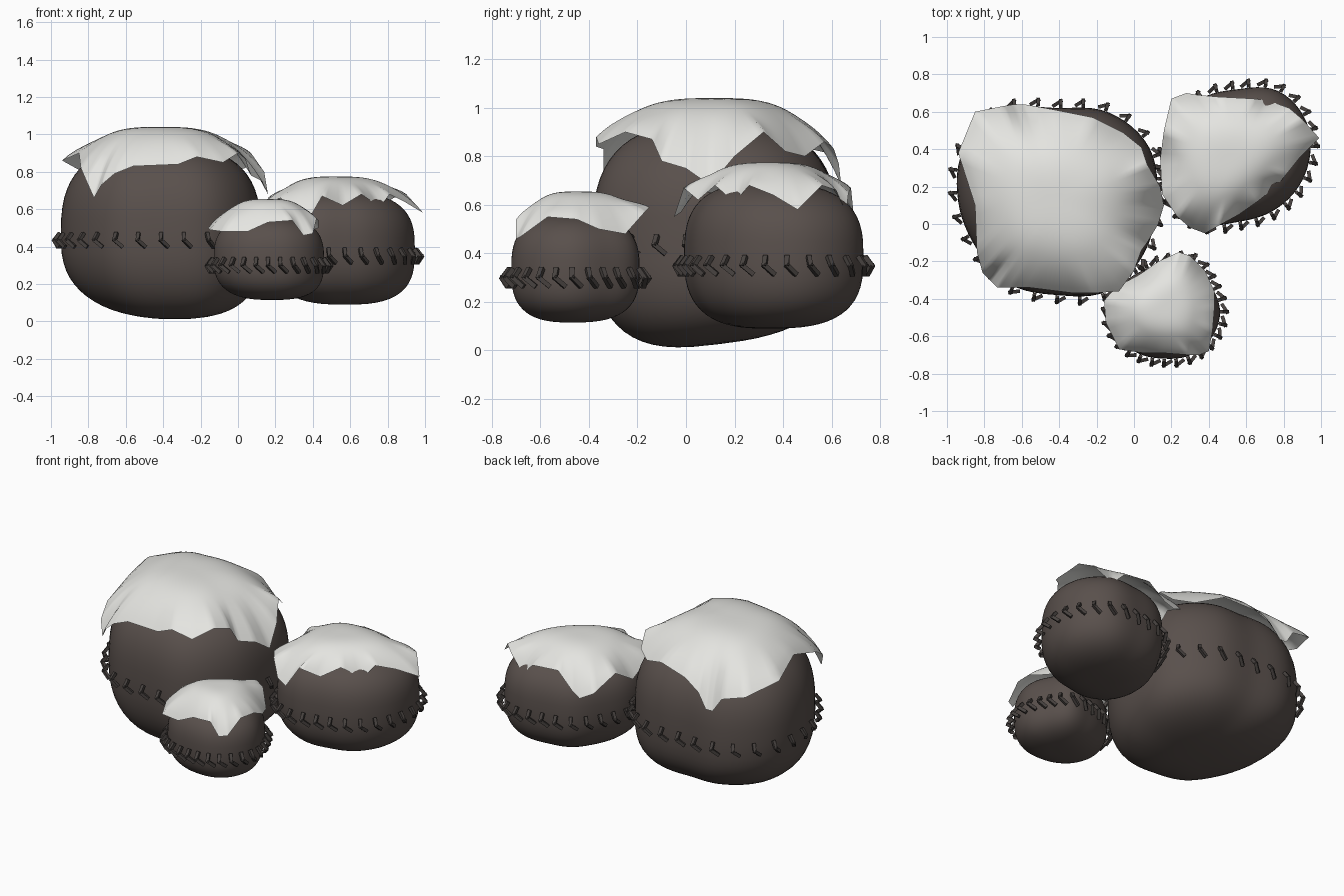
import bpy, bmesh, math
from mathutils import Vector, Matrix

if "Cube" in bpy.data.objects:
    bpy.data.objects.remove(bpy.data.objects["Cube"])

def material(name, rgb):
    m = bpy.data.materials.new(name)
    m.diffuse_color = (*rgb, 1)
    m.use_nodes = True
    m.node_tree.nodes["Principled BSDF"].inputs["Base Color"].default_value = m.diffuse_color
    return m

ROCK = material("dark brown rock", (0.100, 0.080, 0.072))
SNOW = material("off white snow", (0.78, 0.78, 0.75))
STITCH = material("dark stitch", (0.064, 0.055, 0.051))

def finish(name, bm, mat, smooth=True):
    bmesh.ops.recalc_face_normals(bm, faces=bm.faces)
    me = bpy.data.meshes.new(name)
    bm.to_mesh(me)
    bm.free()
    me.materials.append(mat)
    for p in me.polygons:
        p.use_smooth = smooth
    ob = bpy.data.objects.new(name, me)
    bpy.context.collection.objects.link(ob)
    return ob

def skin(bm, rings, first=None, last=None):
    """Join closed rings with quads, with optional pole points."""
    vs = [[bm.verts.new(p) for p in r] for r in rings]
    n = len(vs[0])
    for a, b in zip(vs, vs[1:]):
        for i in range(n):
            j = (i + 1) % n
            bm.faces.new((a[i], a[j], b[j], b[i]))
    for pole, ring in ((first, vs[0]), (last, vs[-1])):
        if pole is not None:
            v = bm.verts.new(pole)
            for i in range(n):
                bm.faces.new((v, ring[i], ring[(i + 1) % n]))

def radius(table, ang):
    """Smooth periodic interpolation of the outline radii."""
    n = len(table)
    u = (ang / math.tau * n) % n
    i, f = int(u), u % 1
    a, b, c, d = (table[(i + k) % n] for k in (-1, 0, 1, 2))
    return b + 0.5 * f * (c - a + f * (2*a - 5*b + 4*c - d + f * (3*(b - c) + d - a)))

# Rounded boulder: lumpy outline swept through a superellipse profile, tilted base
def rock(name, centre, outline, z0, zmid, z1, shift, tilt, seg=72, rows=30):
    cx, cy = centre
    rings = []
    for k in range(1, rows):
        phi = -math.pi / 2 + math.pi * k / rows
        n = 2.8
        c = math.cos(phi) ** (2 / n)
        s = math.copysign(abs(math.sin(phi)) ** (2 / n), phi)
        z = zmid + s * ((z1 - zmid) if s > 0 else (zmid - z0))
        w = s * s if s < 0 else 0
        ring = []
        for i in range(seg):
            a = math.tau * i / seg
            dx, dy = (radius(outline, a) * c * g for g in (math.cos(a), math.sin(a)))
            ring.append(Vector((cx + dx + shift[0] * w, cy + dy + shift[1] * w,
                                z + w * (tilt[0] * dx + tilt[1] * dy))))
        rings.append(ring)
    bm = bmesh.new()
    skin(bm, rings, (cx + shift[0], cy + shift[1], z0), (cx, cy, z1))
    finish(name, bm, ROCK)

# Thin overhanging snow sheet: smooth dome whose ragged rim only shows near the edge
def snow(name, centre, top, rim, sub=5, rows=18):
    edge = []
    for i, p in enumerate(rim):
        p, q = Vector(p), Vector(rim[(i + 1) % len(rim)])
        edge += [p.lerp(q, k / sub) for k in range(sub)]
    soft = edge
    for _ in range(60):
        soft = [(soft[i - 1] + soft[i] * 2 + soft[(i + 1) % len(soft)]) / 4
                for i in range(len(soft))]
    rings = []
    for k in range(1, rows + 1):
        t = k / rows
        f = max(0, (t - 0.6) / 0.4)
        f = f * f * (3 - 2 * f)
        ring = []
        for e, s in zip(edge, soft):
            m = s.lerp(e, f)
            ring.append(Vector((centre[0] + (m.x - centre[0]) * t,
                                centre[1] + (m.y - centre[1]) * t,
                                top - (top - m.z) * t ** 3.2)))
        rings.append(ring)
    bm = bmesh.new()
    skin(bm, rings, (*centre, top))
    ob = finish(name, bm, SNOW)
    if sum(p.normal.z for p in ob.data.polygons) < 0:
        ob.data.flip_normals()

def bar(bm, a, b, w=0.019):
    d = b - a
    rot = d.to_track_quat('Z', 'Y').to_matrix().to_4x4()
    bmesh.ops.create_cube(bm, size=1, matrix=Matrix.Translation((a + b) / 2) @ rot
                          @ Matrix.Diagonal((w, w, d.length + w * 0.6, 1)))

# Belt of bent stitches, evenly spaced around the widest line of a boulder
def stitches(name, centre, outline, z, count=28, fine=1400):
    pts = []
    for i in range(fine + 1):
        a = math.tau * i / fine
        pts.append(Vector((math.cos(a), math.sin(a), 0)) * radius(outline, a))
    total = sum((q - p).length for p, q in zip(pts, pts[1:]))
    bm = bmesh.new()
    run, placed = 0, 0
    for p, q in zip(pts, pts[1:]):
        if run >= placed * total / count and placed < count:
            tan = (q - p).normalized()
            out = Vector((tan.y, -tan.x, 0))
            base = Vector((*centre, z)) + p
            apex = base + out * 0.037
            bar(bm, base + out * 0.012 + Vector((0, 0, 0.034)), apex)
            bar(bm, apex, base + out * 0.014 + tan * 0.035 + Vector((0, 0, -0.034)))
            placed += 1
        run += (q - p).length
    finish(name, bm, STITCH, False)

# Outline radii every 30 degrees, anticlockwise from +x
big = [.53, .57, .55, .50, .56, .575, .53, .50, .51, .50, .55, .54]
mid = [.385, .43, .44, .39, .39, .37, .39, .41, .38, .32, .32, .345]
small = [.30, .29, .31, .26, .25, .27, .29, .28, .26, .25, .27, .29]

parts = [("large", (-.41, .12), big, (.025, .45, .94), (.06, .01), (.0, .12), .435),
         ("medium", (.55, .33), mid, (.09, .39, .69), (.02, .01), (0, 0), .35),
         ("small", (.16, -.47), small, (.115, .33, .56), (.02, 0), (0, 0), .30)]
for size, c, outline, (z0, zm, z1), shift, tilt, zs in parts:
    rock(size + "_boulder", c, outline, z0, zm, z1, shift, tilt)
    stitches(size + "_stitch_belt", c, outline, zs)

# Snow rims: a few points following each ragged edge
snow("large_snow_cap", (-.42, .12), 1.04, [
    (.16, .1, .68), (.14, .2, .8), (.07, .32, .9), (.04, .41, .82), (-.06, .49, .8),
    (-.22, .57, .86), (-.42, .61, .83), (-.53, .63, .77), (-.59, .64, .68), (-.64, .64, .68),
    (-.7, .63, .77), (-.85, .6, .81), (-.94, .38, .86), (-.85, .1, .9),
    (-.84, -.15, .82), (-.81, -.26, .75), (-.77, -.3, .66), (-.73, -.34, .73),
    (-.66, -.34, .79), (-.56, -.34, .83),
    (-.32, -.37, .84), (-.22, -.37, .88), (-.08, -.36, .85), (0, -.25, .9),
    (.04, -.14, .87), (.07, -.1, .78), (.13, 0, .75)])
snow("medium_snow_cap", (.52, .35), .775, [
    (.99, .46, .58), (.9, .56, .68), (.83, .62, .66), (.72, .66, .57), (.64, .67, .65),
    (.45, .68, .67), (.34, .69, .57), (.28, .7, .54), (.2, .67, .58), (.16, .5, .66),
    (.14, .35, .57), (.15, .16, .64), (.23, .04, .66), (.3, -.02, .57), (.38, -.05, .55),
    (.45, -.01, .67), (.56, .05, .62), (.66, .12, .68), (.76, .2, .61), (.81, .26, .68),
    (.89, .36, .64)])
snow("small_snow_cap", (.16, -.45), .655, [
    (.43, -.45, .54), (.43, -.36, .5), (.38, -.25, .48), (.3, -.17, .57),
    (.24, -.15, .59), (.13, -.2, .54), (.03, -.27, .48), (-.1, -.34, .51),
    (-.16, -.41, .5), (-.15, -.53, .49), (-.08, -.67, .48), (.05, -.69, .48),
    (.16, -.69, .53), (.29, -.7, .54), (.35, -.7, .46), (.4, -.68, .47), (.42, -.57, .55)])
